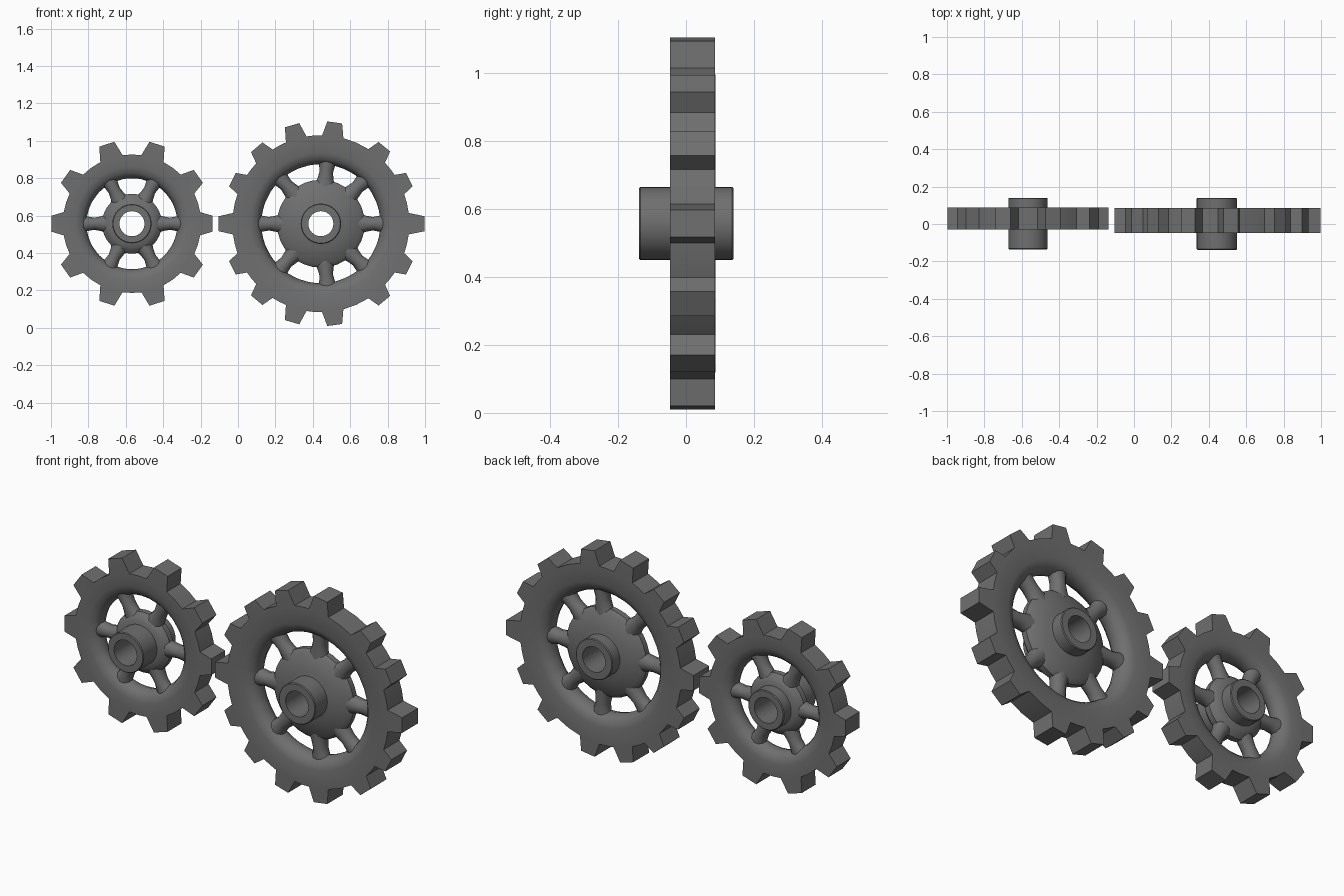
import bpy, bmesh, math
from mathutils import Vector

if "Cube" in bpy.data.objects:
    bpy.data.objects.remove(bpy.data.objects["Cube"])

steel = bpy.data.materials.new("dark grey metal")
steel.diffuse_color = (0.16, 0.16, 0.16, 1)
steel.use_nodes = True
steel.node_tree.nodes["Principled BSDF"].inputs["Base Color"].default_value = steel.diffuse_color


def finish(bm, name):
    bmesh.ops.recalc_face_normals(bm, faces=bm.faces)
    me = bpy.data.meshes.new(name)
    bm.to_mesh(me)
    bm.free()
    me.materials.append(steel)
    ob = bpy.data.objects.new(name, me)
    bpy.context.collection.objects.link(ob)
    bpy.ops.object.select_all(action='DESELECT')
    ob.select_set(True)
    bpy.context.view_layer.objects.active = ob
    bpy.ops.object.shade_smooth_by_angle(angle=math.radians(40))
    return ob


def bridge(bm, rings, closed):
    # skin consecutive closed loops of vertices
    n = len(rings[0])
    for k in range(len(rings) if closed else len(rings) - 1):
        a, b = rings[k], rings[(k + 1) % len(rings)]
        for i in range(n):
            j = (i + 1) % n
            bm.faces.new((a[i], a[j], b[j], b[i]))


def polar(c, ang, r, y):
    return Vector((c[0] + r * math.cos(ang), y, c[1] + r * math.sin(ang)))


def lathe(name, c, columns):
    # columns: (angle, [(r, y), ...]) swept round the y axis
    bm = bmesh.new()
    rings = [[bm.verts.new(polar(c, a, r, y)) for r, y in prof] for a, prof in columns]
    bridge(bm, rings, True)
    return finish(bm, name)


def toothed_rim(name, c, teeth, inner, root, y0, y1, base_w, tip_w):
    # rounded inside, flat faces, teeth formed by varying the outer radius
    ym, e = (y0 + y1) / 2, (y1 - y0) / 2

    def prof(ro):
        half = [(inner, 0), (inner + 0.008, 0.45), (inner + 0.027, 0.8),
                (inner + 0.06, 0.97), (root - 0.01, 1), (ro, 1)]
        return ([(r, ym - e * f) for r, f in half]
                + [(r, ym + e * f) for r, f in reversed(half[1:])])
    cols = []
    n = len(teeth)
    for i, (deg, tip) in enumerate(teeth):
        a = math.radians(deg)
        nxt = math.radians(teeth[(i + 1) % n][0] + (360 if i == n - 1 else 0))
        b, t = base_w / 2 / root, tip_w / 2 / tip
        cols += [(a - b, prof(root)), (a - t, prof(tip)), (a + t, prof(tip)),
                 (a + b, prof(root)), ((a + nxt) / 2, prof(root))]
    lathe(name, c, cols)


def hub(name, c, bore, ro, disc, y0, y1, front, back):
    # bored boss with a tapering web disc around it
    ym = (y0 + y1) / 2
    prof = [(bore, front), (ro - 0.004, front), (ro, front + 0.004), (ro, y0 + 0.01),
            (ro + 0.02, y0 + 0.015), (disc - 0.02, ym - 0.036), (disc, ym - 0.015),
            (disc, ym + 0.015), (disc - 0.02, ym + 0.036), (ro + 0.02, y1 - 0.015),
            (ro, y1 - 0.01), (ro, back - 0.004), (ro - 0.004, back), (bore, back)]
    lathe(name, c, [(2 * math.pi * i / 32, prof) for i in range(32)])


def spokes(name, c, angles, r0, r1, w, ym, depth):
    # oval bars flaring where they meet the disc and the rim
    bm = bmesh.new()
    for deg in angles:
        a = math.radians(deg)
        side = Vector((-math.sin(a), 0, math.cos(a)))
        rings = []
        for f, s in ((0, 1.6), (0.25, 1.2), (0.5, 1), (0.75, 1.2), (1, 1.7)):
            p = polar(c, a, r0 + (r1 - r0) * f, ym)
            rings.append([bm.verts.new(p + side * (w / 2 * s * math.cos(k * math.pi / 6))
                          + Vector((0, depth / 2 * math.sin(k * math.pi / 6), 0)))
                          for k in range(12)])
        bridge(bm, rings, False)
        bm.faces.new(rings[0])
        bm.faces.new(rings[-1])
    finish(bm, name)


def mirrored(upper):
    # repeat the upper half of a tooth list below the axle
    return upper + [(360 - d, r) for d, r in reversed(upper) if 0 < d < 180]


# small gear
cs = (-0.567, 0.557)
small_teeth = mirrored([(0, 0.433), (35.5, 0.438), (72.5, 0.448),
                        (107.5, 0.448), (144.5, 0.438), (180, 0.433)])
toothed_rim("small_gear_rim", cs, small_teeth, 0.243, 0.37, -0.03, 0.087, 0.125, 0.085)
hub("small_gear_hub", cs, 0.067, 0.105, 0.16, -0.03, 0.087, -0.135, 0.14)
spokes("small_gear_spokes", cs, (0, 62, 118, 180, 242, 298),
       0.13, 0.275, 0.065, 0.028, 0.075)

# large gear
cl = (0.443, 0.557)
large_teeth = mirrored([(0, 0.556), (26.5, 0.53), (50.5, 0.535), (82.2, 0.548),
                        (106.3, 0.55), (130, 0.535), (153.5, 0.53), (180, 0.548)])
toothed_rim("large_gear_rim", cl, large_teeth, 0.318, 0.473, -0.047, 0.085, 0.115, 0.08)
hub("large_gear_hub", cl, 0.067, 0.108, 0.235, -0.047, 0.085, -0.138, 0.14)
spokes("large_gear_spokes", cl, (0, 45, 84, 132, 180, 228, 276, 315),
       0.2, 0.355, 0.072, 0.019, 0.08)
